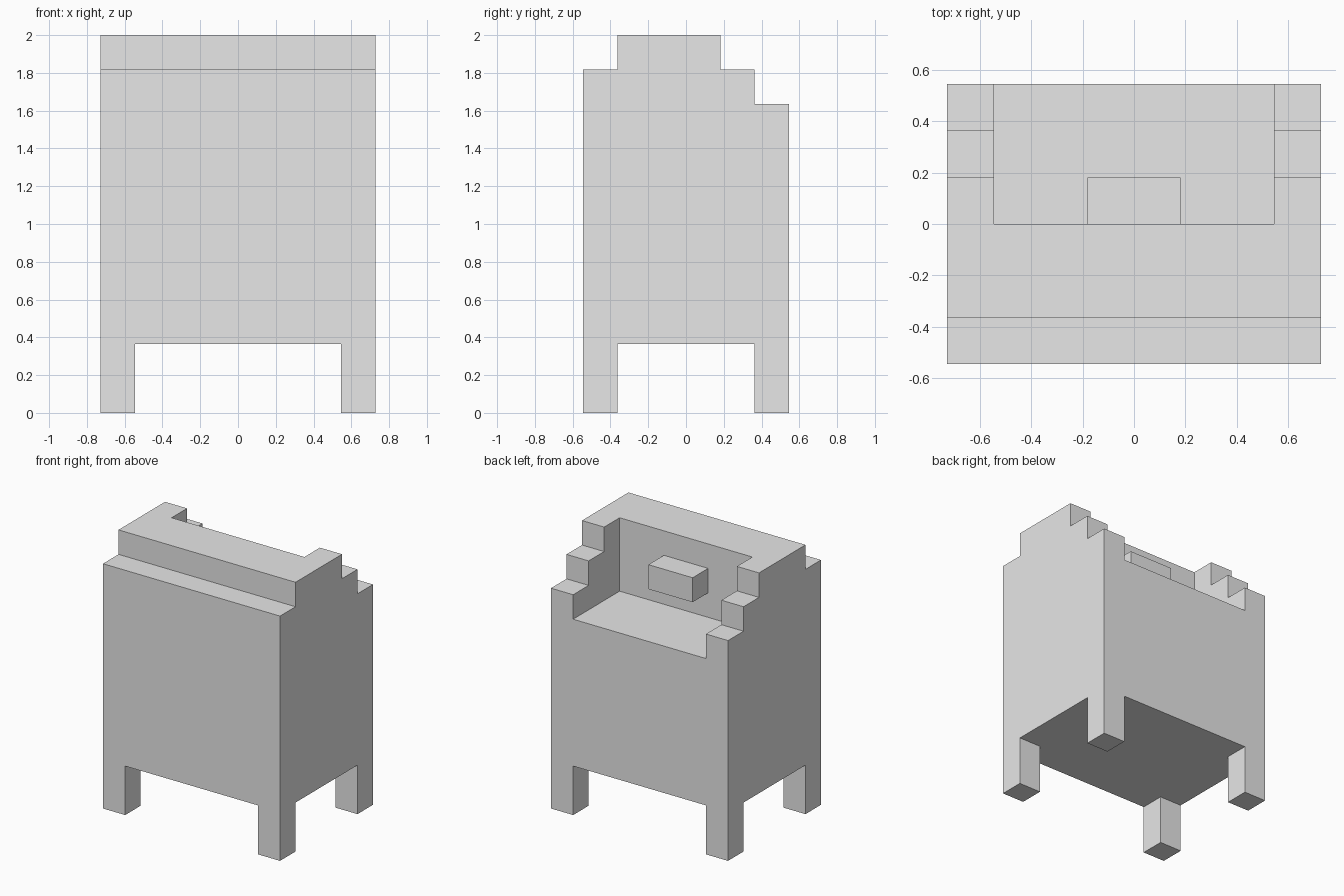
import bpy
import bmesh
from mathutils import Vector

U = 2 / 11  # one building unit: the model is 11 units tall

if "Cube" in bpy.data.objects:
    bpy.data.objects.remove(bpy.data.objects["Cube"], do_unlink=True)

# Plain grey for the whole model
grey = bpy.data.materials.new("light_grey")
grey.use_nodes = True
grey.diffuse_color = (0.8, 0.8, 0.8, 1)
grey.node_tree.nodes["Principled BSDF"].inputs["Base Color"].default_value = (0.8, 0.8, 0.8, 1)


def extrude_profile(name, profile, x0, x1):
    """Solid from a (y, z) outline swept from x0 to x1, in units."""
    bm = bmesh.new()
    face = bm.faces.new([bm.verts.new(Vector((x0, y, z)) * U) for y, z in profile])
    swept = bmesh.ops.extrude_face_region(bm, geom=[face])
    moved = [g for g in swept["geom"] if isinstance(g, bmesh.types.BMVert)]
    bmesh.ops.translate(bm, verts=moved, vec=((x1 - x0) * U, 0, 0))
    bmesh.ops.recalc_face_normals(bm, faces=bm.faces[:])
    mesh = bpy.data.meshes.new(name)
    bm.to_mesh(mesh)
    bm.free()
    mesh.materials.append(grey)
    obj = bpy.data.objects.new(name, mesh)
    bpy.context.collection.objects.link(obj)
    return obj


def box(name, x, y, z):
    outline = [(y[0], z[0]), (y[1], z[0]), (y[1], z[1]), (y[0], z[1])]
    return extrude_profile(name, outline, *x)


def carve(target, cutter):
    """Cut the box out of the target and discard it."""
    mod = target.modifiers.new(cutter.name, "BOOLEAN")
    mod.operation = "DIFFERENCE"
    mod.solver = "EXACT"
    mod.object = cutter
    cutter.hide_render = True
    bpy.context.view_layer.objects.active = target
    bpy.ops.object.modifier_apply(modifier=mod.name)
    bpy.data.objects.remove(cutter, do_unlink=True)


# Cabinet: stepped side outline, with four legs left at the corners
outline = [(-3, 0), (3, 0), (3, 9), (2, 9), (2, 10), (1, 10),
           (1, 11), (-2, 11), (-2, 10), (-3, 10)]
cabinet = extrude_profile("cabinet_with_legs", outline, -4, 4)
carve(cabinet, box("gap_front_to_back", (-3, 3), (-4, 4), (-1, 2)))
carve(cabinet, box("gap_side_to_side", (-5, 5), (-2, 2), (-1, 2)))

# Recess open to the top and the back
carve(cabinet, box("recess", (-3, 3), (0, 4), (8, 12)))

# Small block on the recess wall
box("wall_block", (-1, 1), (0, 1), (9, 10))
